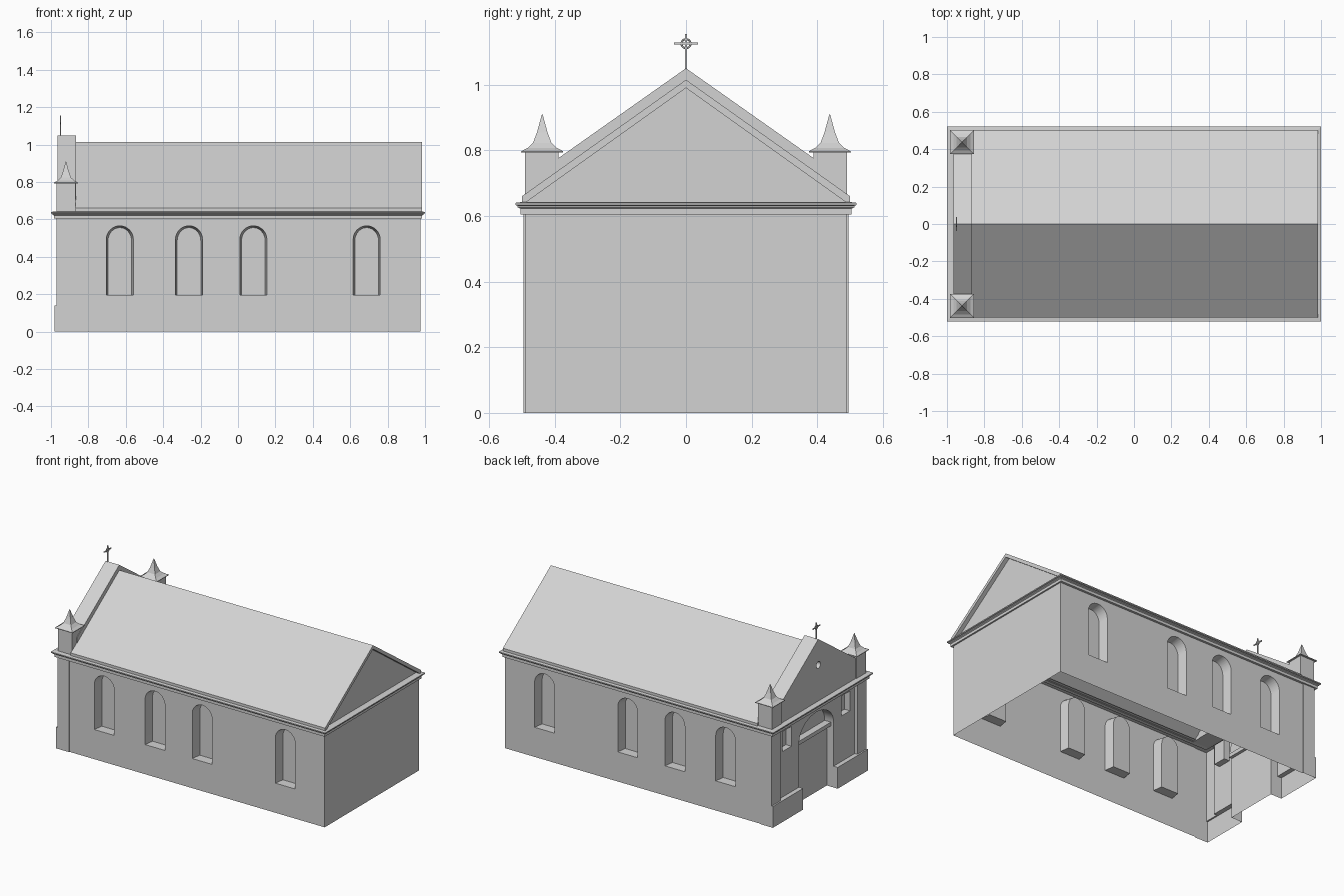
import bpy, bmesh, math

if "Cube" in bpy.data.objects:
    bpy.data.objects.remove(bpy.data.objects["Cube"], do_unlink=True)

stone = bpy.data.materials.new("pale grey stone")
stone.use_nodes = True
stone.diffuse_color = (0.65, 0.65, 0.65, 1)
stone.node_tree.nodes["Principled BSDF"].inputs["Base Color"].default_value = (0.65, 0.65, 0.65, 1)


def finish(name, bm):
    bmesh.ops.recalc_face_normals(bm, faces=bm.faces)
    mesh = bpy.data.meshes.new(name)
    bm.to_mesh(mesh)
    bm.free()
    mesh.materials.append(stone)
    ob = bpy.data.objects.new(name, mesh)
    bpy.context.scene.collection.objects.link(ob)
    return ob


def prism(name, axis, pts, a, b, end_pts=None):
    """Extrude a profile along x (pts are y, z) or along y (pts are x, z)."""
    place = (lambda p, d: (d, p[0], p[1])) if axis == "x" else (lambda p, d: (p[0], d, p[1]))
    bm = bmesh.new()
    near = [bm.verts.new(place(p, a)) for p in pts]
    far = [bm.verts.new(place(p, b)) for p in (end_pts or pts)]
    bm.faces.new(near)
    bm.faces.new(far[::-1])
    for i in range(len(pts)):
        j = (i + 1) % len(pts)
        bm.faces.new((near[i], near[j], far[j], far[i]))
    return finish(name, bm)


def box(name, x0, x1, y0, y1, z0, z1):
    y0, y1 = min(y0, y1), max(y0, y1)
    return prism(name, "x", [(y0, z0), (y1, z0), (y1, z1), (y0, z1)], x0, x1)


def loft(name, cx, cy, rings):
    """Skin stacked rectangles given as half x, half y, z."""
    bm = bmesh.new()
    loops = [[bm.verts.new((cx + sx * hx, cy + sy * hy, z))
              for sx, sy in ((-1, -1), (1, -1), (1, 1), (-1, 1))] for hx, hy, z in rings]
    for low, high in zip(loops, loops[1:]):
        for i in range(4):
            j = (i + 1) % 4
            bm.faces.new((low[i], low[j], high[j], high[i]))
    return finish(name, bm)


def boolean(target, other, operation):
    mod = target.modifiers.new("bool", "BOOLEAN")
    mod.solver = "EXACT"
    mod.operation = operation
    mod.object = other
    bpy.context.view_layer.objects.active = target
    bpy.ops.object.modifier_apply(modifier=mod.name)
    bpy.data.objects.remove(other, do_unlink=True)


def arch(half, base, spring, rise, steps=16):
    return [(-half, base), (half, base)] + [
        (half * math.cos(math.pi * i / steps), spring + rise * math.sin(math.pi * i / steps))
        for i in range(steps + 1)]


# Nave walls with corner piers and entrance plinths
walls = box("nave_walls", -0.95, 0.975, -0.49, 0.49, 0, 0.605)
for s in (-1, 1):
    boolean(walls, box("pier", -0.97, -0.885, s * 0.40, s * 0.495, 0, 0.605), "UNION")
    boolean(walls, box("plinth", -0.98, -0.91, s * 0.18, s * 0.495, 0, 0.14), "UNION")

# Splayed arched window recesses along both sides
SILL = 0.195
outline = arch(0.0725, SILL, 0.493, 0.0725)
for s in (-1, 1):
    for cx in (-0.632, -0.262, 0.082, 0.688):
        outer = [(cx + x, z) for x, z in outline]
        inner = [(cx + x * 0.87, SILL + (z - SILL) * 0.975) for x, z in outline]
        shift = 0.01 / 0.065 * 0.05
        wide = [(cx + x * (1 + shift), SILL + (z - SILL) * 1.003) for x, z in outline]
        boolean(walls, prism("window_cutter", "y", wide, s * 0.495, s * 0.425, inner), "DIFFERENCE")

# Door recess, arched panel above it, and small square windows
boolean(walls, box("door_cutter", -1.05, -0.90, -0.18, 0.18, -0.1, 0.42), "DIFFERENCE")
boolean(walls, prism("arch_cutter", "x", arch(0.18, 0.41, 0.43, 0.135), -1.05, -0.885), "DIFFERENCE")
for s in (-1, 1):
    boolean(walls, box("niche_cutter", -1.05, -0.91, s * 0.26, s * 0.35, 0.44, 0.57), "DIFFERENCE")

# Leave the walls as an open shell
bm = bmesh.new()
bm.from_mesh(walls.data)
bm.normal_update()
open_faces = [f for f in bm.faces if abs(f.normal.z) > 0.9
              and (f.calc_center_median().z < 0.002 or f.calc_center_median().z > 0.6)]
bmesh.ops.delete(bm, geom=open_faces, context="FACES")
bm.to_mesh(walls.data)
bm.free()
box("door_lintel", -0.93, -0.88, -0.18, 0.18, 0.40, 0.425)

# Moulded cornice running round the building
steps = [(-0.03, 0.605), (0.01, 0.605), (0.01, 0.622), (0.018, 0.626), (0.018, 0.631),
         (0.025, 0.633), (0.025, 0.64), (0, 0.643), (-0.03, 0.643)]
loft("cornice", 0, 0, [(0.975 + d, 0.495 + d, z) for d, z in steps])

# Roof slab and rear gable
prism("roof", "x", [(-0.5, 0.64), (-0.5, 0.66), (0, 1.015), (0.5, 0.66), (0.5, 0.64),
                    (0.49, 0.64), (0, 0.99), (-0.49, 0.64)], -0.87, 0.985)
prism("rear_gable", "x", [(-0.49, 0.64), (0.49, 0.64), (0, 0.99)], 0.95, 0.958)

# Entrance gable with round recess
gable = prism("entrance_gable", "x", [(-0.44, 0.64), (0.44, 0.64), (0.44, 0.74), (0, 1.05),
                                      (-0.44, 0.74)], -0.965, -0.865)
circle = [(0.022 * math.cos(i * math.pi / 8), 0.88 + 0.022 * math.sin(i * math.pi / 8))
          for i in range(16)]
boolean(gable, prism("oculus_cutter", "x", circle, -1.0, -0.92), "DIFFERENCE")

# Corner pinnacles with flared spires
spire = [(0.04, 0.793), (0.064, 0.793), (0.064, 0.797), (0.045, 0.807), (0.028, 0.823),
         (0.016, 0.855), (0.001, 0.91)]
for side, s in (("right", 1), ("left", -1)):
    box("pinnacle_base_" + side, -0.97, -0.868, s * 0.388, s * 0.49, 0.64, 0.795)
    loft("pinnacle_spire_" + side, -0.92, s * 0.438, [(h, h, z) for h, z in spire])

# Ringed cross on the entrance gable
box("cross_post", -0.953, -0.947, -0.003, 0.003, 1.04, 1.155)
box("cross_arm", -0.953, -0.947, -0.037, 0.037, 1.122, 1.128)
bpy.ops.mesh.primitive_torus_add(major_segments=16, minor_segments=6, major_radius=0.014,
                                 minor_radius=0.003, location=(-0.95, 0, 1.125),
                                 rotation=(0, math.pi / 2, 0))
ring = bpy.context.object
ring.name = "cross_ring"
ring.data.materials.append(stone)

# Smooth the curved reveals only
bpy.ops.object.select_all(action="DESELECT")
for ob in (walls, gable, ring):
    ob.select_set(True)
bpy.context.view_layer.objects.active = walls
bpy.ops.object.shade_smooth_by_angle(angle=math.radians(30))
